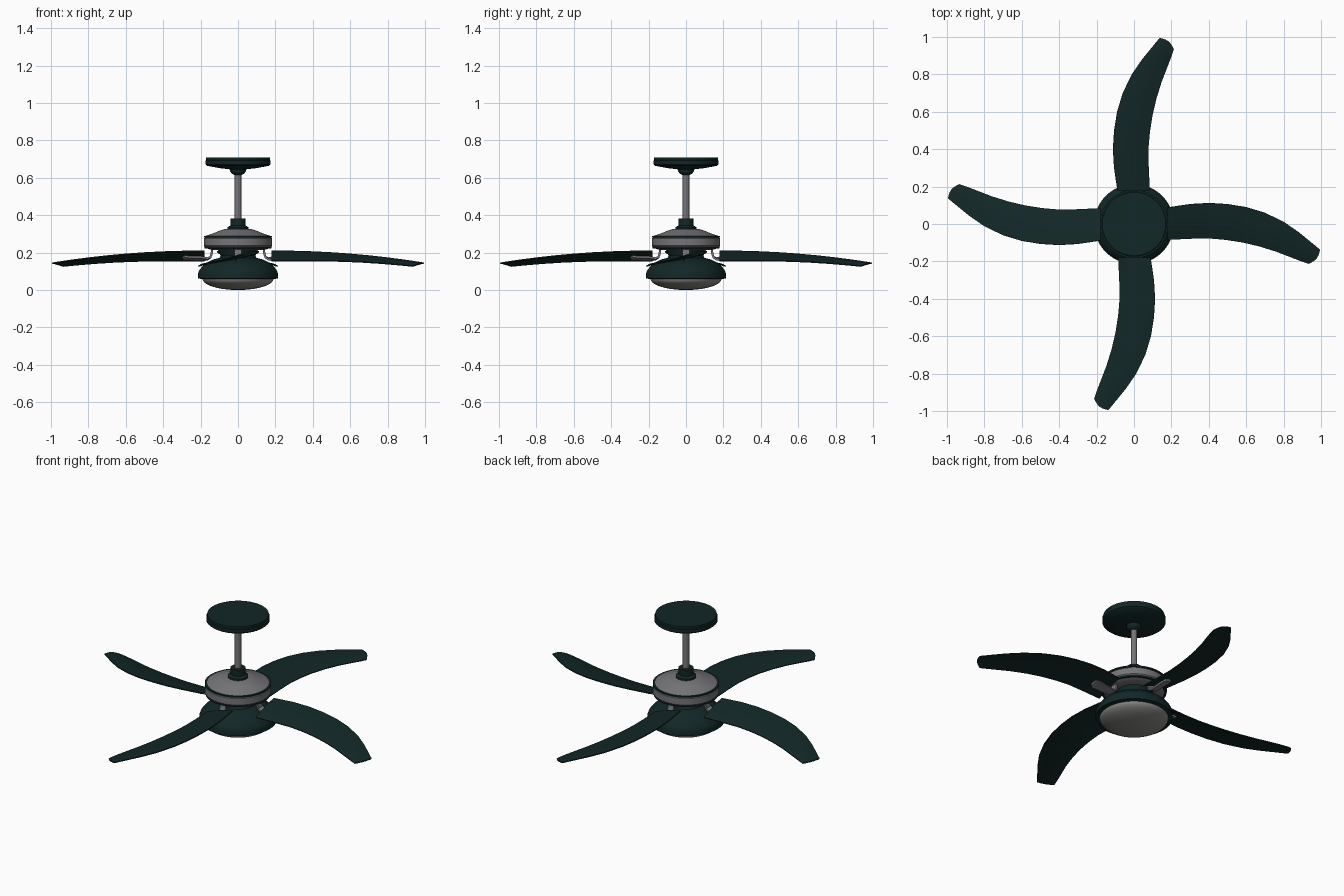
import bpy
import bmesh
from math import sin, cos, pi, radians
from mathutils import Matrix

cube = bpy.data.objects.get("Cube")
if cube:
    bpy.data.objects.remove(cube, do_unlink=True)


def material(name, r, g, b):
    mat = bpy.data.materials.new(name)
    mat.use_nodes = True
    mat.diffuse_color = (r, g, b, 1)
    mat.node_tree.nodes["Principled BSDF"].inputs["Base Color"].default_value = (r, g, b, 1)
    return mat


green = material("dark green", 0.006, 0.02, 0.02)
metal = material("grey metal", 0.18, 0.18, 0.19)
glass = material("frosted glass", 0.24, 0.24, 0.23)


def finish(bm, name, mat, angle=35):
    bmesh.ops.remove_doubles(bm, verts=bm.verts, dist=1e-5)
    bmesh.ops.recalc_face_normals(bm, faces=bm.faces)
    mesh = bpy.data.meshes.new(name)
    bm.to_mesh(mesh)
    bm.free()
    mesh.materials.append(mat)
    obj = bpy.data.objects.new(name, mesh)
    bpy.context.collection.objects.link(obj)
    bpy.ops.object.select_all(action="DESELECT")
    obj.select_set(True)
    bpy.context.view_layer.objects.active = obj
    bpy.ops.object.shade_smooth_by_angle(angle=radians(angle))
    return obj


def lathe(name, mat, profile, closed=False, sides=64):
    """Revolve (radius, height) points around the z axis."""
    bm = bmesh.new()
    verts = [bm.verts.new((r, 0, z)) for r, z in profile]
    pairs = list(zip(verts, verts[1:]))
    if closed:
        pairs.append((verts[-1], verts[0]))
    edges = [bm.edges.new(p) for p in pairs]
    bmesh.ops.spin(bm, geom=verts + edges, cent=(0, 0, 0), axis=(0, 0, 1),
                   angle=2 * pi, steps=sides, use_merge=True)
    return finish(bm, name, mat)


def sheet(name, mat, rows, thickness):
    """Skin rows of points and give the skin a thickness."""
    bm = bmesh.new()
    grid = [[bm.verts.new(p) for p in row] for row in rows]
    for a, b in zip(grid, grid[1:]):
        for i in range(len(a) - 1):
            bm.faces.new((a[i], b[i], b[i + 1], a[i + 1]))
    bmesh.ops.recalc_face_normals(bm, faces=bm.faces)
    bmesh.ops.solidify(bm, geom=bm.faces[:], thickness=thickness)
    return finish(bm, name, mat)


def around(obj, names):
    """Place turned copies at quarter turns."""
    base = obj.name
    for i, side in enumerate(names):
        copy = obj if i == 0 else obj.copy()
        if i:
            bpy.context.collection.objects.link(copy)
        copy.matrix_world = Matrix.Rotation(i * pi / 2, 4, "Z")
        copy.name = side + "_" + base


# Ceiling mount and down rod
lathe("ceiling_canopy", green, [
    (0, 0.708), (0.17, 0.708), (0.17, 0.695), (0.175, 0.692), (0.175, 0.672),
    (0.165, 0.664), (0.1, 0.652), (0.042, 0.645), (0.042, 0.635),
    (0.034, 0.622), (0.02, 0.615), (0, 0.615)])
lathe("down_rod", metal, [(0, 0.64), (0.018, 0.64), (0.018, 0.35), (0, 0.35)], sides=32)
lathe("rod_coupler", green, [
    (0, 0.382), (0.041, 0.382), (0.041, 0.345), (0.056, 0.335), (0.056, 0.318), (0, 0.318)], sides=48)

# Motor housing with dark seams
lathe("motor_housing", metal, [
    (0, 0.327), (0.075, 0.325), (0.1, 0.317), (0.135, 0.302), (0.16, 0.294),
    (0.176, 0.288), (0.176, 0.28), (0.183, 0.276), (0.183, 0.237),
    (0.176, 0.228), (0.165, 0.222), (0.14, 0.214), (0, 0.214)])
for label, r, z in (("upper", 0.177, 0.286), ("lower", 0.173, 0.226)):
    lathe(label + "_motor_seam", green,
          [(r - 0.008, z - 0.004), (r + 0.006, z - 0.004), (r + 0.006, z + 0.004), (r - 0.008, z + 0.004)],
          closed=True)

# Light kit
lathe("light_housing", green, [
    (0, 0.217), (0.106, 0.217), (0.1, 0.2), (0.092, 0.182), (0.1, 0.172),
    (0.135, 0.163), (0.165, 0.148), (0.19, 0.128), (0.207, 0.106), (0.213, 0.09),
    (0.213, 0.062), (0.19, 0.058), (0, 0.058)])
dome = [(0.19 * cos(t * pi / 20), 0.06 - 0.06 * sin(t * pi / 20)) for t in range(10)]
lathe("light_bowl", glass, [(0, 0.06)] + dome + [(0, 0)])

# Swept blades: each station is leading x, y and trailing x, y
stations = [
    (0.18, 0.088, 0.18, -0.085), (0.3, 0.106, 0.3, -0.079), (0.4, 0.112, 0.4, -0.077),
    (0.5, 0.106, 0.49, -0.085), (0.6, 0.09, 0.58, -0.099), (0.7, 0.06, 0.67, -0.12),
    (0.8, 0.012, 0.76, -0.148), (0.88, -0.043, 0.83, -0.175), (0.95, -0.1, 0.89, -0.198),
    (0.995, -0.137, 0.935, -0.213)]
rows = []
for k, (x1, y1, x2, y2) in enumerate(stations):
    row = []
    for i in range(9):
        t = i / 8
        bulge = 0.012 * sin(pi * t) if k == len(stations) - 1 else 0
        x = x1 + (x2 - x1) * t + bulge
        y = y1 + (y2 - y1) * t - bulge * 0.7
        s = max(0, (x - 0.3) / 0.7)
        pitch = 0.026 - 0.014 * s
        z = 0.184 - 0.05 * s * s + pitch * (1 - 2 * t) + 0.006 * sin(pi * t)
        row.append((x, y, z))
    rows.append(row)
names = ("left", "back", "right", "front")
around(sheet("blade", green, rows, 0.006), names)

# Hooked blade arms: radius, height, half width, tilt
arm = [
    (0.145, 0.225, 0.018, 0), (0.146, 0.195, 0.018, 0), (0.152, 0.179, 0.019, 0.05),
    (0.165, 0.172, 0.02, 0.15), (0.185, 0.173, 0.024, 0.3), (0.285, 0.176, 0.026, 0.3),
    (0.295, 0.177, 0.016, 0.3)]
rows = [[(r, w * s, z + w * s * tilt) for s in (-1, 0, 1)] for r, z, w, tilt in arm]
around(sheet("blade_arm", metal, rows, 0.011), names)
